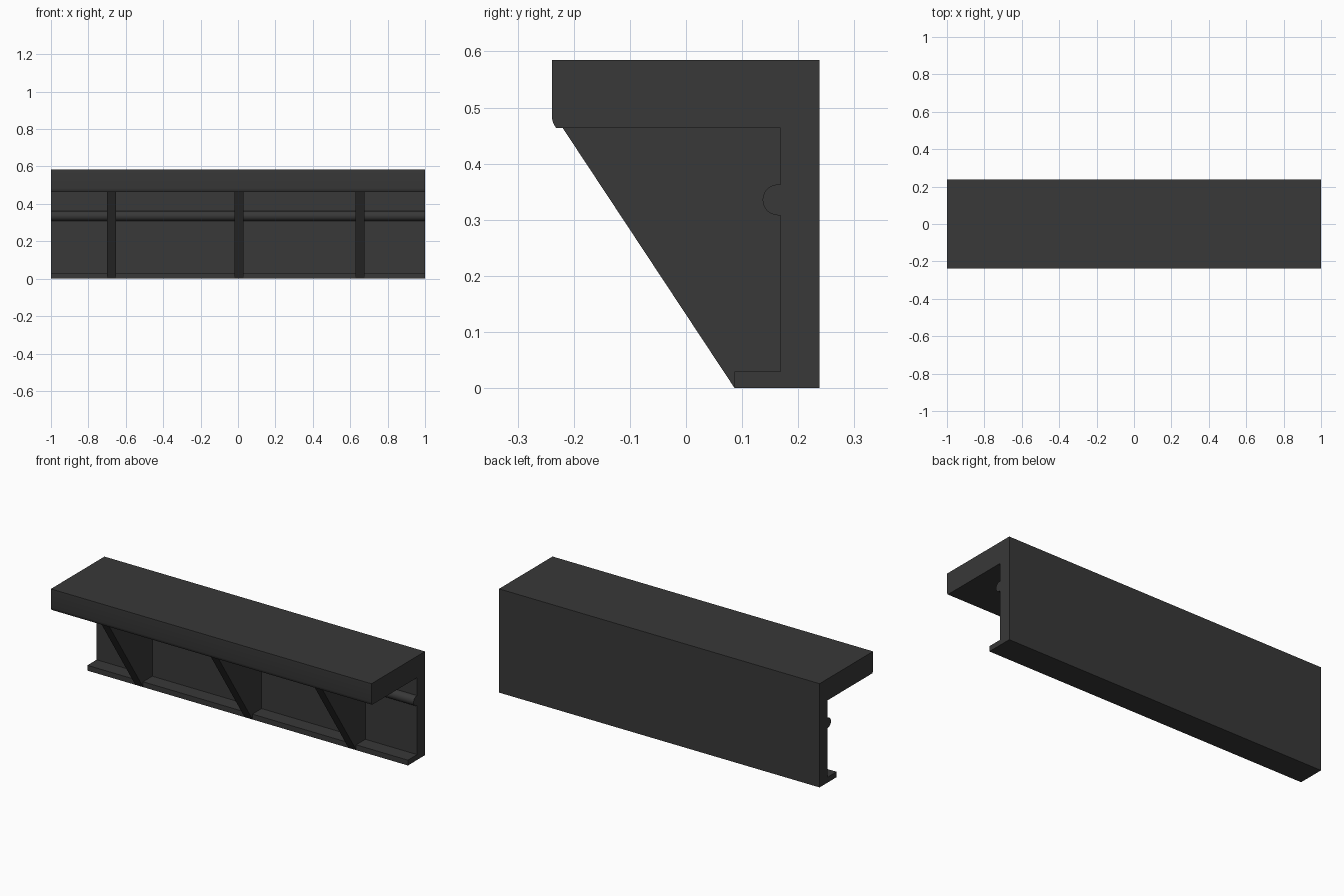
import bpy, bmesh
from math import sin, cos, pi, radians

if "Cube" in bpy.data.objects:
    bpy.data.objects.remove(bpy.data.objects["Cube"])

mat = bpy.data.materials.new("dark_grey")
mat.diffuse_color = (0.04, 0.04, 0.04, 1)
mat.use_nodes = True
mat.node_tree.nodes["Principled BSDF"].inputs["Base Color"].default_value = mat.diffuse_color


def extrude_profile(name, points, x0, x1):
    """Sweep a closed (y, z) outline along x."""
    bm = bmesh.new()
    face = bm.faces.new([bm.verts.new((x0, y, z)) for y, z in points])
    ext = bmesh.ops.extrude_face_region(bm, geom=[face], use_keep_orig=True)
    moved = [g for g in ext["geom"] if isinstance(g, bmesh.types.BMVert)]
    bmesh.ops.translate(bm, verts=moved, vec=(x1 - x0, 0, 0))
    bmesh.ops.recalc_face_normals(bm, faces=bm.faces[:])
    mesh = bpy.data.meshes.new(name)
    bm.to_mesh(mesh)
    bm.free()
    mesh.materials.append(mat)
    ob = bpy.data.objects.new(name, mesh)
    bpy.context.collection.objects.link(ob)
    bpy.ops.object.select_all(action='DESELECT')
    ob.select_set(True)
    bpy.context.view_layer.objects.active = ob
    bpy.ops.object.shade_smooth_by_angle(angle=radians(30))
    return ob


# Main body: top slab, back wall with half-round bead, bottom lip
bead = [(0.164 - 0.0275 * sin(pi * i / 12), 0.3355 + 0.0275 * cos(pi * i / 12))
        for i in range(13)]
body = [(0.238, 0), (0.238, 0.585), (-0.239, 0.585), (-0.239, 0.482),
        (-0.237, 0.473), (-0.232, 0.464), (0.168, 0.464), (0.168, 0.363)]
body += bead + [(0.168, 0.308), (0.168, 0.03), (0.086, 0.03), (0.086, 0)]
extrude_profile("ledge_body", body, -1, 1)

# Triangular support brackets under the ledge
bracket = [(-0.220, 0.464), (0.086, 0.001), (0.086, 0.03),
           (0.168, 0.03), (0.168, 0.464)]
for i, x in enumerate((-0.677, 0.005, 0.653)):
    extrude_profile(f"bracket_{i + 1}", bracket, x - 0.0245, x + 0.0245)
